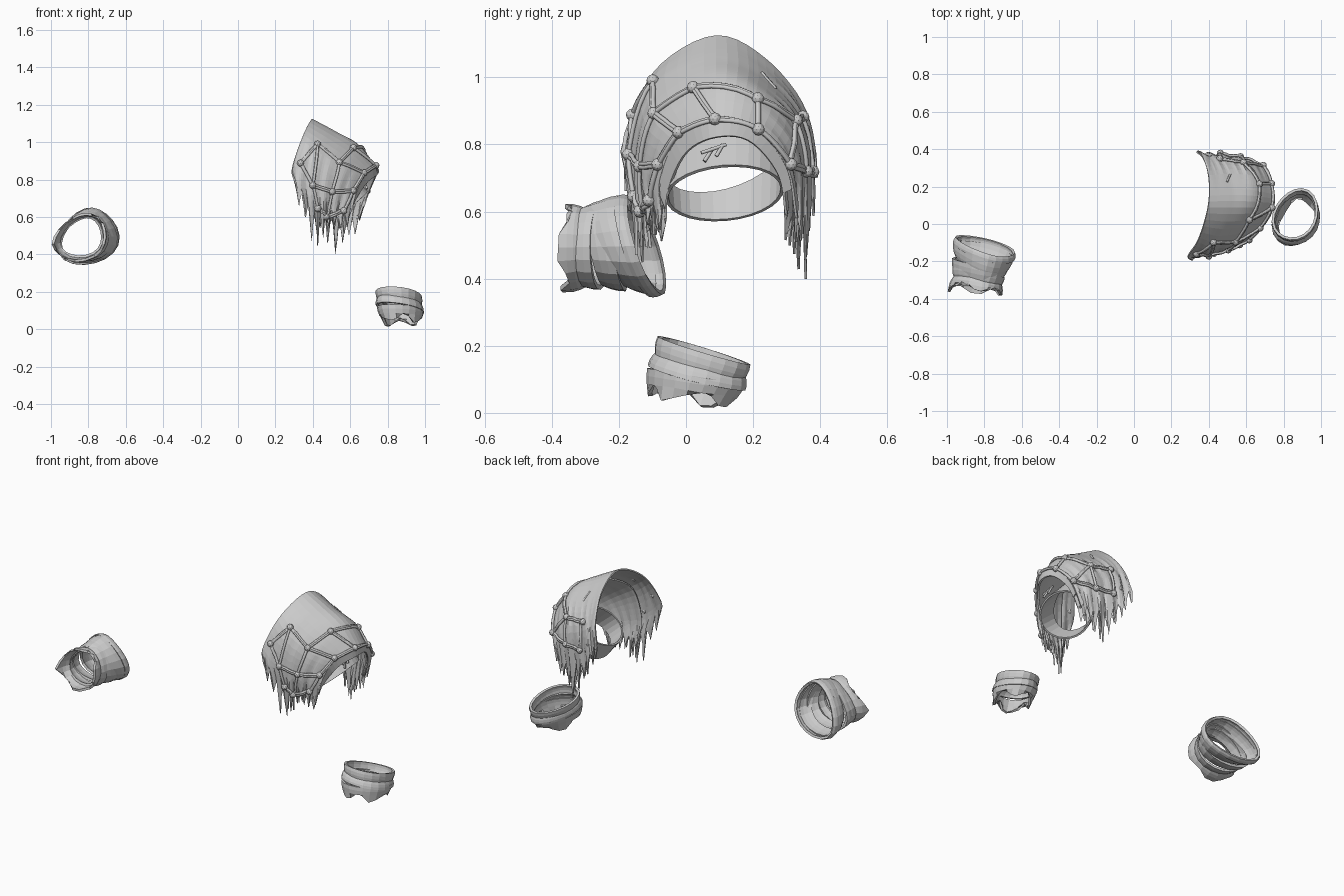
import bpy, bmesh, math, random
from mathutils import Vector
from mathutils.bvhtree import BVHTree

if "Cube" in bpy.data.objects:
    bpy.data.objects.remove(bpy.data.objects["Cube"])

random.seed(7)


def catmull(pts, t):
    """Smooth curve through pts, t from 0 to 1."""
    n = len(pts) - 1
    i = min(int(t * n), n - 1)
    f = t * n - i
    b, c = pts[i], pts[i + 1]
    a = pts[i - 1] if i else b * 2 - c
    d = pts[i + 2] if i + 2 <= n else c * 2 - b
    return 0.5 * (2 * b + (c - a) * f + (2 * a - 5 * b + 4 * c - d) * f * f
                  + (3 * b - a - 3 * c + d) * f ** 3)


def add_mesh(name, verts, faces, thick):
    me = bpy.data.meshes.new(name)
    me.from_pydata(verts, [], faces)
    bm = bmesh.new()
    bm.from_mesh(me)
    bmesh.ops.recalc_face_normals(bm, faces=bm.faces)
    bm.to_mesh(me)
    bm.free()
    ob = bpy.data.objects.new(name, me)
    bpy.context.collection.objects.link(ob)
    mod = ob.modifiers.new("thickness", 'SOLIDIFY')
    mod.thickness = thick
    mod.offset = 0
    return ob


def grid_faces(rows, cols, close=False, start=0):
    return [[start + i * cols + j, start + i * cols + (j + 1) % cols,
             start + (i + 1) * cols + (j + 1) % cols, start + (i + 1) * cols + j]
            for i in range(rows - 1) for j in range(cols if close else cols - 1)]


def cloth(name, rows, cols, front_tip, back_tip, peak, thick=0.008):
    """Draped sheet: each column runs front hem, over the shoulder, back hem.
    Every fourth column is the tip of a torn point."""
    nu, verts = 32, []
    tips = [[random.uniform(0.35, 0.85) for _ in range(cols)] for _ in range(2)]
    for j in range(cols):
        v = j / (cols - 1)
        col = [catmull([r[i] for r in rows], v) for i in range(7)]
        for side, (end, tip, pv) in enumerate(((0, front_tip, peak[0]), (6, back_tip, peak[1]))):
            shape = (0, 0.38, 1, 0.30)[(j + side) % 4]
            size = tips[side][(j + side) // 4] + math.exp(-((v - pv) / 0.13) ** 2)
            col[end] = col[end] + Vector((0, 0, 0.04 - shape * (0.04 + tip * size)))
        for k in range(nu + 1):
            u = k / nu
            p = catmull(col, u)
            p.y += 0.007 * abs(2 * u - 1) ** 2 * math.sin(v * 34)
            verts.append(p)
    faces = grid_faces(cols, nu + 1)
    add_mesh(name, verts, faces, thick)
    return BVHTree.FromPolygons(verts, faces)


V = Vector
# Control arches from the neck edge to the outer edge
arches = [[V(p) for p in r] for r in (
    ((.31, -.195, .74), (.29, -.17, .86), (.345, -.08, 1.03), (.395, .09, 1.122),
     (.40, .24, 1.05), (.37, .35, .91), (.335, .385, .77)),
    ((.41, -.14, .59), (.40, -.16, .76), (.435, -.10, .965), (.52, .09, 1.055),
     (.51, .25, .98), (.46, .355, .84), (.43, .37, .62)),
    ((.50, -.115, .60), (.52, -.125, .73), (.57, -.075, .88), (.635, .09, .985),
     (.64, .24, .93), (.59, .34, .79), (.55, .345, .56)),
    ((.60, -.075, .58), (.62, -.075, .70), (.67, -.02, .82), (.735, .09, .865),
     (.73, .21, .84), (.695, .30, .73), (.65, .325, .58)))]
skin = cloth("shoulder_cloth", arches, 37, 0.10, 0.10, (.36, .55))

# Inner lining that shows as a second lip and second row of tatters
lip = [V(p) for p in ((.58, -.065, .54), (.61, -.055, .66), (.68, .0, .775), (.738, .09, .822),
                      (.732, .19, .81), (.69, .275, .71), (.65, .295, .58))]
inset = [[V((p.x, 0.1 + (p.y - 0.1) * 0.93, p.z - 0.025)) for p in r] for r in arches[1:3]]
cloth("shoulder_lining", inset + [lip], 25, 0.06, 0.08, (.2, .4))

# Turned edge joining the cloth and the lining
edge = [catmull(r, k / 32) for r in (arches[3], lip) for k in range(3, 30)]
add_mesh("shoulder_edge", edge, grid_faces(2, 27), 0.008)

# Arm strap under the shoulder
loops = []
for top, bot, h, tilt in ((V((.58, .11, .85)), V((.42, .12, .665)), .178, .045),
                          (V((.69, .11, .735)), V((.48, .12, .575)), .172, .015)):
    for k in range(28):
        a = 2 * math.pi * k / 28
        p = (top + bot) / 2 + (top - bot) / 2 * math.cos(a)
        loops.append(p + V((0, h * math.sin(a), tilt * math.sin(a))))
add_mesh("arm_strap", loops, grid_faces(2, 28, True), 0.010)

# Cord net: knots lie on the cloth
knots = {k: V(p) for k, p in dict(
    A=(.335, -.165, .89), B=(.43, -.11, 1.0), C=(.55, -.11, .90), D=(.63, .01, .985),
    E=(.68, -.03, .84), F=(.40, -.17, .77), G=(.50, -.13, .735), H=(.62, -.09, .74),
    I=(.43, -.16, .645), J=(.48, -.14, .60), K=(.56, -.10, .635), L=(.73, .09, .87),
    M=(.68, .22, .945), N=(.735, .215, .845), O=(.60, .35, .88), P=(.69, .31, .74),
    Q=(.47, .37, .89), R=(.57, .36, .72), T=(.45, .39, .72)).items()}
links = ("AB BC CD DM MO OQ AF BF CG CE DL LE LN MN NP OP OR QT FG GH HE EL PR RT "
         "FI GJ HK IJ JK").split()


def on_cloth(p, lift):
    loc, nor, _, _ = skin.find_nearest(p)
    if nor.dot(loc - V((.40, .11, .62))) < 0:
        nor = -nor
    return loc + nor * lift


def cord_object(name, paths, radius):
    cu = bpy.data.curves.new(name, 'CURVE')
    cu.dimensions = '3D'
    cu.bevel_depth = radius
    cu.bevel_resolution = 1
    cu.use_fill_caps = True
    for path in paths:
        sp = cu.splines.new('POLY')
        sp.points.add(len(path) - 1)
        for q, p in zip(sp.points, path):
            q.co = (*p, 1)
    bpy.context.collection.objects.link(bpy.data.objects.new(name, cu))


paths = []
for a, b in links:
    p, q = knots[a], knots[b]
    for off in (-0.005, 0.005):          # twin strands
        paths.append([on_cloth(p.lerp(q, t / 6) + V((0, 0, off)), 0.010) for t in range(7)])
cord_object("cord_net", paths, 0.007)

bm = bmesh.new()
for p in knots.values():
    made = bmesh.ops.create_icosphere(bm, subdivisions=2, radius=0.019)
    bmesh.ops.translate(bm, verts=made["verts"], vec=on_cloth(p, 0.010))
me = bpy.data.meshes.new("cord_knots")
bm.to_mesh(me)
bm.free()
bpy.context.collection.objects.link(bpy.data.objects.new("cord_knots", me))

# Loose stitches on the strap and back
cord_object("stitches", [
    [V((.685, .045, .775)), V((.675, .12, .80))], [V((.69, .055, .75)), V((.675, .08, .79))],
    [V((.685, .09, .765)), V((.675, .11, .80))],
    [on_cloth(V((.50, .23, 1.02)), .003), on_cloth(V((.52, .28, .98)), .003)],
    [on_cloth(V((.41, .37, .86)), .003), on_cloth(V((.41, .39, .76)), .003)]], 0.006)


def bracer(name, origin, w, x_axis, y_axis, a, b, skew, bands, tear, floor=-9):
    """Wrapped wrist: overlapping bands, the last one torn."""
    seg, verts, faces = 20, [], []
    for n, (s0, s1, r0, r1, tx, ty) in enumerate(bands):
        start = len(verts)
        for i in range(4):
            f = i / 3
            for k in range(seg):
                t = 2 * math.pi * k / seg
                c, s = math.cos(t), math.sin(t)
                r = (r0 + (r1 - r0) * f + 0.03 * math.sin(math.pi * f)) \
                    * (1 + 0.025 * math.cos(3 * t + n))
                d = s0 + (s1 - s0) * f + tx * c + ty * s
                if n == len(bands) - 1 and i == 3:
                    d += tear * (0.6 * math.sin(4 * t + 1) + random.uniform(-.4, .4))
                p = origin + w * d + x_axis * r * (a * c * (1 - skew * s) + 0.15 * skew * s) \
                    + y_axis * b * r * s
                p.z = max(p.z, floor)
                verts.append(p)
        faces += grid_faces(4, seg, True, start)
    add_mesh(name, verts, faces, 0.014)


bracer("right_wrist_wrap", V((-.795, -.12, .498)), V((-.2, -1, -.02)), V((1, 0, 0)), V((0, 0, 1)),
       .160, .145, .2,
       [(0, .035, .97, 1.0, .035, .045), (.03, .10, .98, .83, .035, .05),
        (.085, .15, .90, .78, .015, .025), (.135, .195, .84, .73, .03, .0),
        (.18, .235, .76, .86, .02, .0)], .035)
bracer("left_wrist_wrap", V((.864, .05, .187)), V((.06, -.28, -.95)), V((.45, .85, -.28)),
       V((.87, -.5, .12)), .147, .110, .05,
       [(0, .05, .98, .93, 0, .004), (.045, .085, .94, 1.02, -.004, .012),
        (.08, .145, 1.0, .84, -.02, .005)], .03, .008)
